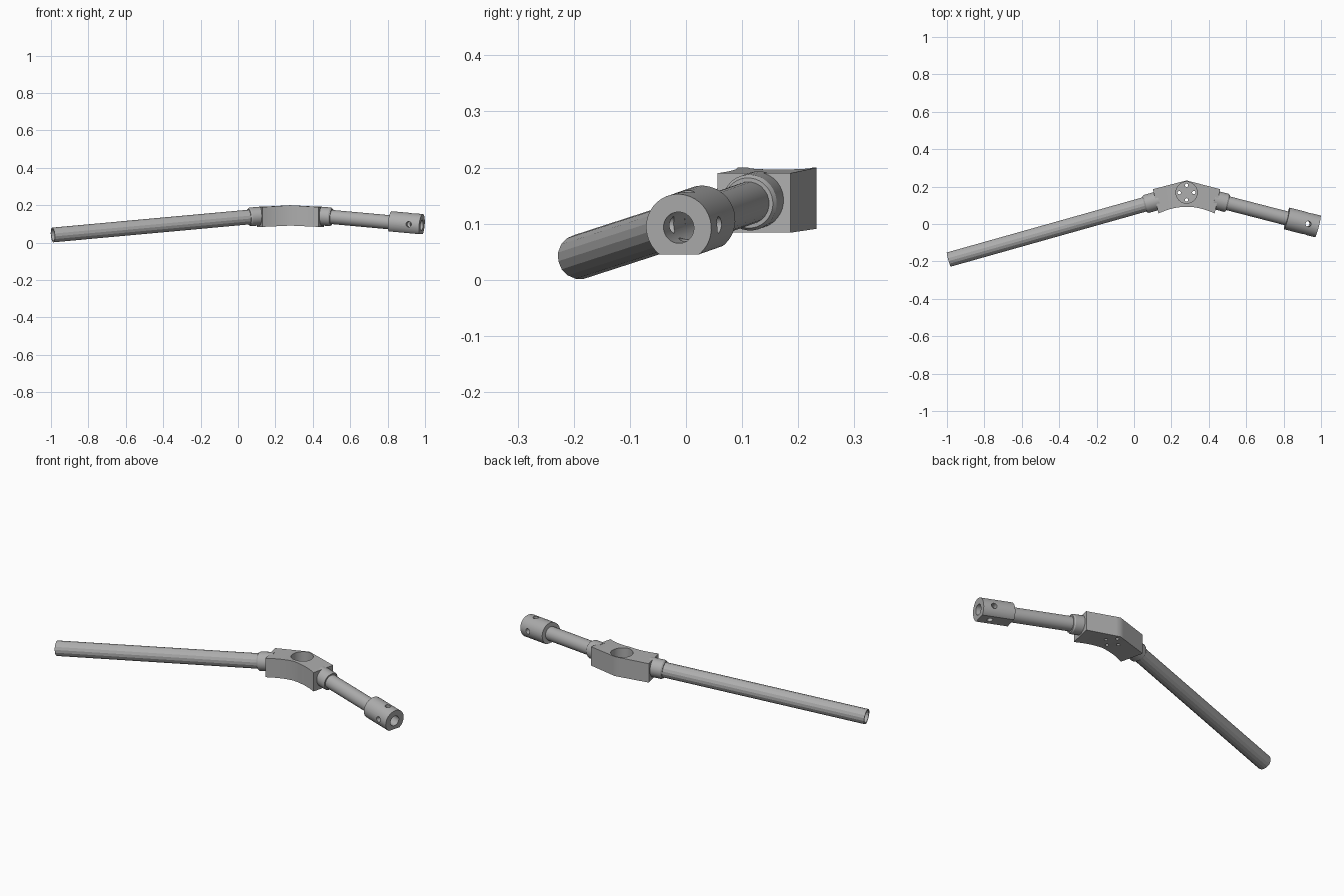
import bpy, bmesh, math
from mathutils import Matrix, Vector

cube = bpy.data.objects.get("Cube")
if cube:
    bpy.data.objects.remove(cube)

metal = bpy.data.materials.new("grey metal")
metal.use_nodes = True
metal.diffuse_color = (0.42, 0.42, 0.42, 1)
metal.node_tree.nodes["Principled BSDF"].inputs["Base Color"].default_value = (0.42, 0.42, 0.42, 1)

HUB = Vector((0.281, 0.168, 0.157))


def arm_frame(end):
    """Frame at the hub centre with x running along the arm."""
    x = (Vector(end) - HUB).normalized()
    y = Vector((0, 0, 1)).cross(x).normalized()
    z = x.cross(y)
    return Matrix.Translation(HUB) @ Matrix((x, y, z)).transposed().to_4x4()


def finish(name, bm, smooth):
    bmesh.ops.recalc_face_normals(bm, faces=bm.faces)
    mesh = bpy.data.meshes.new(name)
    bm.to_mesh(mesh)
    bm.free()
    mesh.materials.append(metal)
    ob = bpy.data.objects.new(name, mesh)
    bpy.context.collection.objects.link(ob)
    if smooth:
        shade(ob)
    return ob


def shade(ob):
    bpy.ops.object.select_all(action='DESELECT')
    ob.select_set(True)
    bpy.context.view_layer.objects.active = ob
    bpy.ops.object.shade_smooth_by_angle(angle=math.radians(30))


def lathe(name, profile, sides, frame, smooth=True):
    """Revolve a closed (distance, radius) profile about the arm axis."""
    bm = bmesh.new()
    rings = []
    for k in range(sides):
        a = 2 * math.pi * (k + 0.5) / sides
        rings.append([bm.verts.new(frame @ Vector((d, r * math.cos(a), r * math.sin(a))))
                      for d, r in profile])
    n = len(profile)
    for k in range(sides):
        p, q = rings[k], rings[(k + 1) % sides]
        for i in range(n):
            j = (i + 1) % n
            bm.faces.new((p[i], p[j], q[j], q[i]))
    return finish(name, bm, smooth)


def tube(name, start, stop, outer, inner, sides, frame, smooth=True):
    profile = [(start, inner), (start, outer), (stop, outer), (stop, inner)]
    return lathe(name, profile, sides, frame, smooth)


def rod_cutter(matrix, radius, depth, sides=24):
    bm = bmesh.new()
    bmesh.ops.create_cone(bm, cap_ends=True, segments=sides, radius1=radius,
                          radius2=radius, depth=depth, matrix=matrix)
    return finish("cutter", bm, False)


def box_cutter(matrix, size):
    bm = bmesh.new()
    bmesh.ops.create_cube(bm, size=1, matrix=matrix @ Matrix.Diagonal((*size, 1)))
    return finish("cutter", bm, False)


def cut(ob, cutters):
    """Subtract the cutters, bake the result and discard them."""
    for c in cutters:
        m = ob.modifiers.new("cut", 'BOOLEAN')
        m.operation = 'DIFFERENCE'
        m.solver = 'EXACT'
        m.object = c
        c.hide_render = True
    bpy.context.view_layer.update()
    graph = bpy.context.evaluated_depsgraph_get()
    baked = bpy.data.meshes.new_from_object(ob.evaluated_get(graph))
    ob.modifiers.clear()
    ob.data = baked
    for c in cutters:
        bpy.data.objects.remove(c)
    shade(ob)


# Hub block: bent in plan, pointed at the back, scooped at the front
bm = bmesh.new()
columns = []
steps = 8
for i in range(-steps, steps + 1):
    t = i / steps
    back = (HUB.x + 0.18 * t, 0.233 - 0.047 * abs(t))
    front = (HUB.x + 0.15 * t, 0.092 - 0.036 * t * t)
    top, bottom = 0.2 - 0.01 * abs(t), 0.091 - 0.007 * abs(t)
    columns.append([bm.verts.new((*p, z)) for p, z in
                    ((front, bottom), (back, bottom), (back, top), (front, top))])
for a, b in zip(columns, columns[1:]):
    for i in range(4):
        j = (i + 1) % 4
        bm.faces.new((a[i], a[j], b[j], b[i]))
bm.faces.new(columns[0])
bm.faces.new(columns[-1])
hub = finish("hub_block", bm, False)

# Round well in the top, with four small holes through its floor
cutters = [rod_cutter(Matrix.Translation((HUB.x, HUB.y, 0.22)), 0.057, 0.2, 40)]
for k in range(4):
    a = k * math.pi / 2
    spot = (HUB.x + 0.039 * math.cos(a), HUB.y + 0.039 * math.sin(a), 0.1)
    cutters.append(rod_cutter(Matrix.Translation(spot), 0.009, 0.1, 16))
cut(hub, cutters)

# Long hollow arm and short hollow arm
long_end, short_end = (-0.99, -0.19, 0.041), (0.983, -0.013, 0.093)
long_frame, short_frame = arm_frame(long_end), arm_frame(short_end)
long_length = (Vector(long_end) - HUB).length
short_length = (Vector(short_end) - HUB).length
socket_start = short_length - 0.172
tube("long_tube", 0.15, long_length, 0.04, 0.032, 16, long_frame, False)
tube("short_tube", 0.15, socket_start + 0.02, 0.038, 0.028, 24, short_frame)

# Chamfered collars where the arms enter the hub
for name, frame, stop in (("long_collar", long_frame, 0.232),
                          ("short_collar", short_frame, 0.228)):
    lathe(name, [(0.15, 0.035), (0.15, 0.05), (stop - 0.008, 0.05),
                 (stop, 0.045), (stop, 0.035)], 32, frame)

# End socket with a flat underside and crossed pin holes
socket = tube("end_socket", socket_start, short_length, 0.06, 0.028, 40, short_frame, False)
pin = short_frame @ Matrix.Translation((short_length - 0.058, 0, 0))
cut(socket, [
    box_cutter(short_frame @ Matrix.Translation((short_length - 0.1, 0, -0.098)), (0.4, 0.3, 0.1)),
    rod_cutter(pin, 0.015, 0.2),
    rod_cutter(pin @ Matrix.Rotation(math.pi / 2, 4, 'X'), 0.015, 0.2),
])
